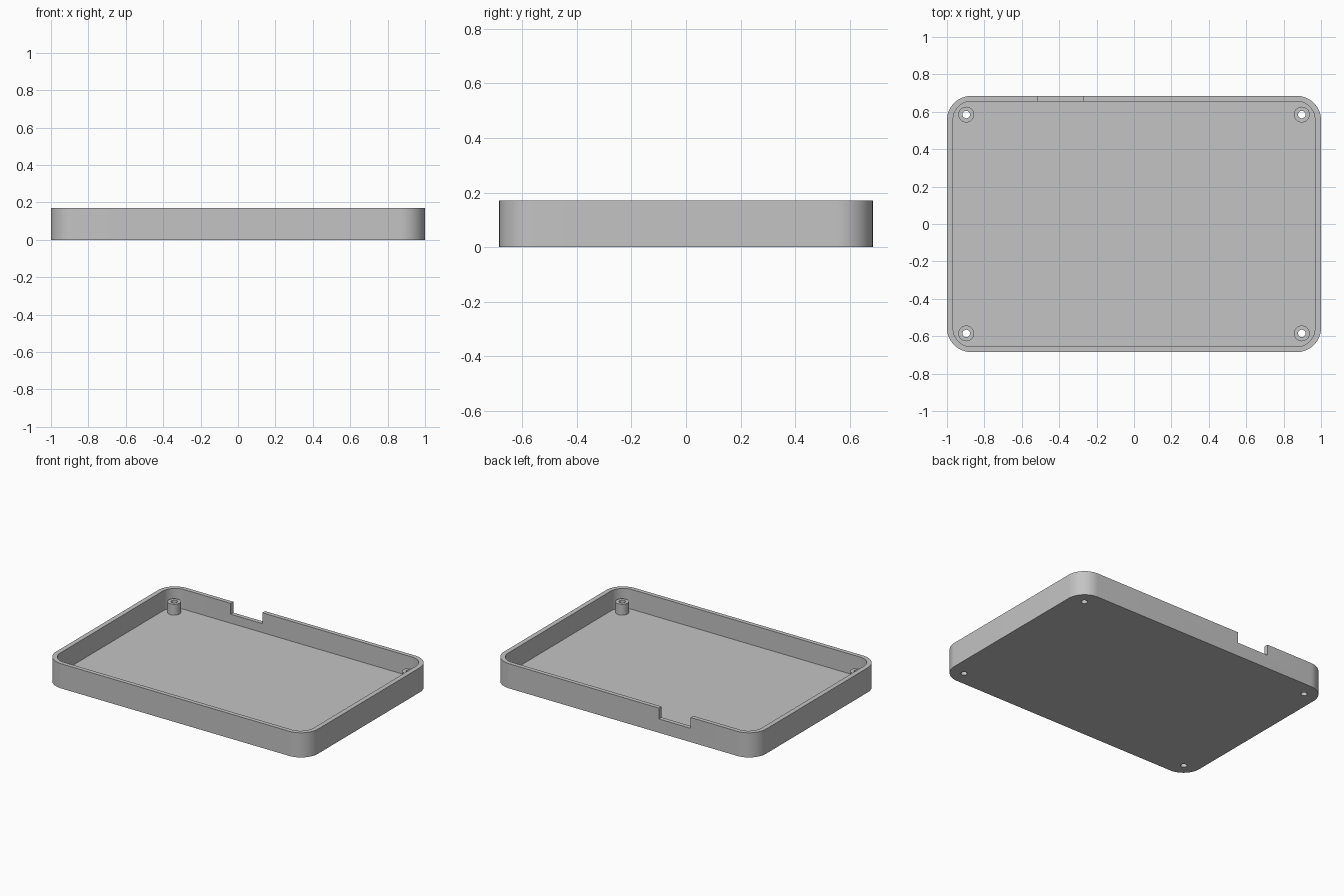
import bpy
import bmesh
import math

cube = bpy.data.objects.get("Cube")
if cube:
    bpy.data.objects.remove(cube, do_unlink=True)

HALF_X, HALF_Y, HEIGHT, RADIUS = 1.0, 0.685, 0.17, 0.13
WALL, FLOOR = 0.033, 0.033
WALL_Y = 0.029
POST_X, POST_Y, POST_TOP = 0.897, 0.585, 0.108
CORNERS = [(sx * POST_X, sy * POST_Y) for sx in (-1, 1) for sy in (-1, 1)]

grey = bpy.data.materials.new("plain grey")
grey.use_nodes = True
grey.diffuse_color = (0.55, 0.55, 0.55, 1)
grey.node_tree.nodes["Principled BSDF"].inputs["Base Color"].default_value = grey.diffuse_color


def circle(cx, cy, r, n=40):
    return [(cx + r * math.cos(2 * math.pi * i / n),
             cy + r * math.sin(2 * math.pi * i / n)) for i in range(n)]


def rounded_rect(hx, hy, r, n=16):
    pts = []
    for k, (sx, sy) in enumerate([(1, 1), (-1, 1), (-1, -1), (1, -1)]):
        for i in range(n + 1):
            a = math.pi / 2 * (k + i / n)
            pts.append((sx * (hx - r) + r * math.cos(a), sy * (hy - r) + r * math.sin(a)))
    return pts


def prisms(name, outlines, z0, z1):
    """One object holding an upright prism for each outline."""
    bm = bmesh.new()
    for outline in outlines:
        low = [bm.verts.new((x, y, z0)) for x, y in outline]
        high = [bm.verts.new((x, y, z1)) for x, y in outline]
        bm.faces.new(low[::-1])
        bm.faces.new(high)
        for i in range(len(low)):
            j = (i + 1) % len(low)
            bm.faces.new((low[i], low[j], high[j], high[i]))
    mesh = bpy.data.meshes.new(name)
    bm.to_mesh(mesh)
    bm.free()
    mesh.materials.append(grey)
    obj = bpy.data.objects.new(name, mesh)
    bpy.context.collection.objects.link(obj)
    return obj


def combine(target, tool, operation):
    """Apply a boolean and throw the tool away."""
    mod = target.modifiers.new(tool.name, 'BOOLEAN')
    mod.operation, mod.object, mod.solver = operation, tool, 'EXACT'
    bpy.context.view_layer.objects.active = target
    bpy.ops.object.modifier_apply(modifier=mod.name)
    bpy.data.objects.remove(tool, do_unlink=True)


# Tray: rounded block hollowed from above
tray = prisms("case_tray", [rounded_rect(HALF_X, HALF_Y, RADIUS)], 0, HEIGHT)
cavity = prisms("cavity", [rounded_rect(HALF_X - WALL, HALF_Y - WALL_Y, RADIUS - WALL)], FLOOR, 0.3)
combine(tray, cavity, 'DIFFERENCE')

# Connector notch in the back wall
notch = prisms("notch", [[(-0.515, 0.6), (-0.273, 0.6), (-0.273, 0.8), (-0.515, 0.8)]], 0.095, 0.3)
combine(tray, notch, 'DIFFERENCE')

# Screw posts, drilled right through the floor
posts = prisms("posts", [circle(x, y, 0.042) for x, y in CORNERS], FLOOR / 2, POST_TOP)
combine(tray, posts, 'UNION')
holes = prisms("holes", [circle(x, y, 0.02) for x, y in CORNERS], -0.1, 0.3)
combine(tray, holes, 'DIFFERENCE')

# Smooth round walls, sharp rims
bpy.ops.object.select_all(action='DESELECT')
tray.select_set(True)
bpy.context.view_layer.objects.active = tray
bpy.ops.object.shade_smooth_by_angle(angle=math.radians(30))
